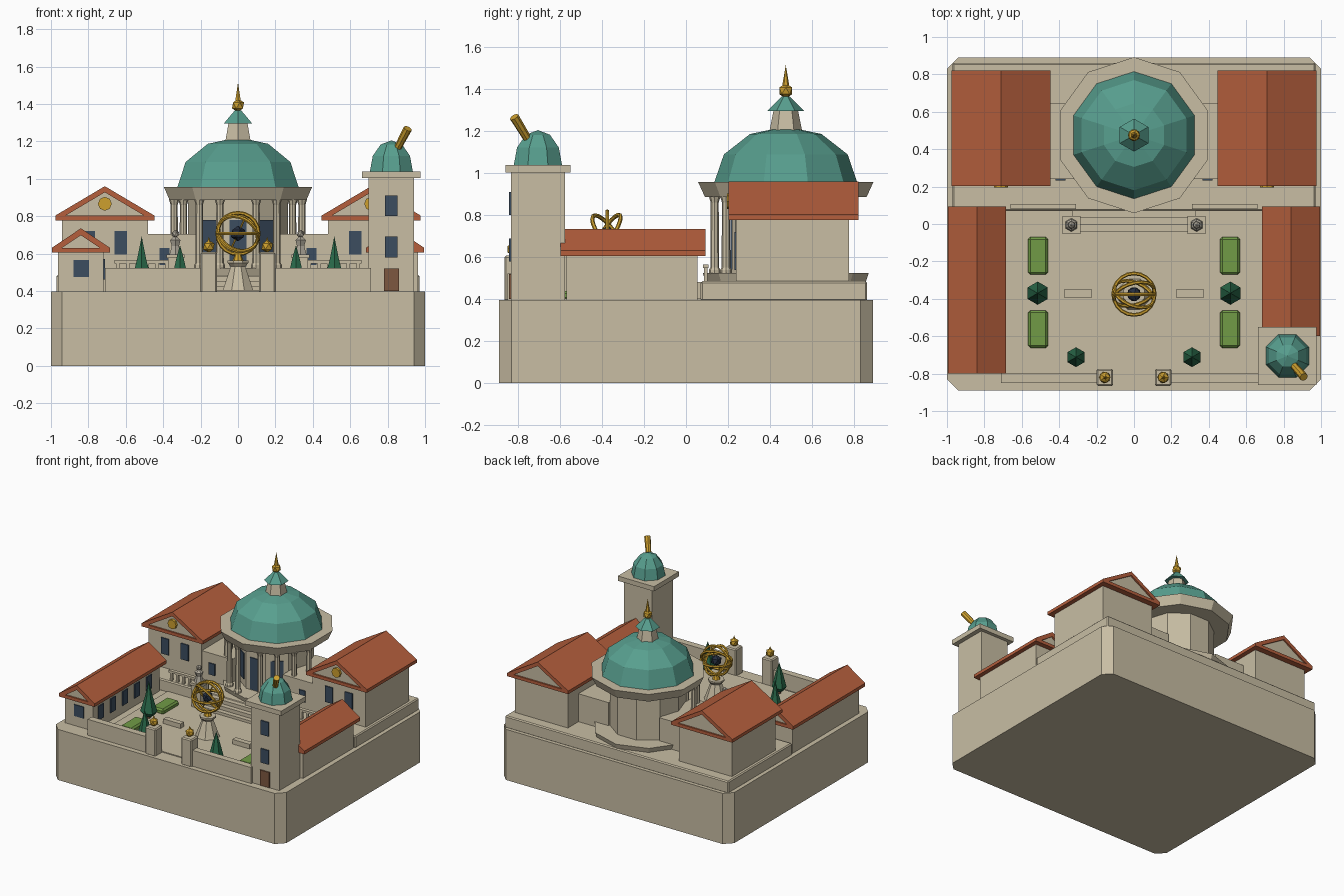
import bpy, bmesh
from math import sin, cos, pi, radians
from mathutils import Vector

cube = bpy.data.objects.get("Cube")
if cube:
    bpy.data.objects.remove(cube, do_unlink=True)


def material(name, *srgb):
    m = bpy.data.materials.new(name)
    m.use_nodes = True
    col = [(c / 255) ** 2.2 for c in srgb] + [1]
    m.diffuse_color = col
    m.node_tree.nodes["Principled BSDF"].inputs["Base Color"].default_value = col
    return m


STONE = material("cream stone", 199, 188, 162)
ROOF = material("terracotta", 179, 95, 63)
COPPER = material("green copper", 88, 157, 141)
GOLD = material("gold", 204, 158, 50)
GLASS = material("dark blue glass", 62, 78, 96)
GLOBE = material("globe navy", 42, 50, 66)
WOOD = material("brown wood", 125, 88, 66)
LAWN = material("hedge green", 113, 154, 72)
TREE = material("cypress green", 46, 106, 76)
STATUE = material("grey stone", 172, 166, 152)


def finish(name, bm, mat):
    bmesh.ops.recalc_face_normals(bm, faces=bm.faces)
    me = bpy.data.meshes.new(name)
    bm.to_mesh(me)
    bm.free()
    me.materials.append(mat)
    ob = bpy.data.objects.new(name, me)
    bpy.context.collection.objects.link(ob)
    return ob


def prism(name, pts, lo, hi, mat, axis="y"):
    """Extrude an outline along y (outline in xz) or z (outline in xy)."""
    bm = bmesh.new()
    put = (lambda p, d: (p[0], d, p[1])) if axis == "y" else (lambda p, d: (p[0], p[1], d))
    face = bm.faces.new([bm.verts.new(put(p, lo)) for p in pts])
    new = bmesh.ops.extrude_face_region(bm, geom=[face])["geom"]
    step = (0, hi - lo, 0) if axis == "y" else (0, 0, hi - lo)
    bmesh.ops.translate(bm, verts=[v for v in new if isinstance(v, bmesh.types.BMVert)], vec=step)
    return finish(name, bm, mat)


def box(name, x, y, z, mat, bevel=0):
    x = sorted(x)
    ob = prism(name, [(x[0], y[0]), (x[1], y[0]), (x[1], y[1]), (x[0], y[1])], z[0], z[1], mat, "z")
    if bevel:
        mod = ob.modifiers.new("soft edge", "BEVEL")
        mod.width, mod.segments = bevel, 1
    return ob


def lathe(name, profile, sides, x, y, mat, phase=90):
    """Faceted solid of revolution from (radius, height) pairs."""
    bm = bmesh.new()
    rings = []
    for r, z in profile:
        n = sides if r > 0 else 1
        a = [radians(phase) + 2 * pi * i / sides for i in range(n)]
        rings.append([bm.verts.new((x + r * cos(t), y + r * sin(t), z)) for t in a])
    for p, q in zip(rings, rings[1:]):
        for i in range(sides):
            j = (i + 1) % sides
            quad = [p[i % len(p)], p[j % len(p)], q[j % len(q)], q[i % len(q)]]
            bm.faces.new(list(dict.fromkeys(quad)))
    for end in (rings[0], rings[-1]):
        if len(end) > 2:
            bm.faces.new(end)
    return finish(name, bm, mat)


def dome(name, r, z, h, sides, x, y, phase):
    prof = [(r * cos(radians(a)), z + h * sin(radians(a))) for a in (0, 30, 60)]
    return lathe(name, prof + [(0, z + h)], sides, x, y, COPPER, phase)


def ball(name, r, loc, mat):
    bm = bmesh.new()
    bmesh.ops.create_icosphere(bm, subdivisions=1, radius=r)
    bmesh.ops.translate(bm, verts=bm.verts, vec=loc)
    return finish(name, bm, mat)


def rod(name, a, b, r0, r1, mat, sides=8):
    a, b = Vector(a), Vector(b)
    ob = lathe(name, [(r0, 0), (r1, (b - a).length)], sides, 0, 0, mat)
    ob.location = a
    ob.rotation_euler = (b - a).to_track_quat("Z", "Y").to_euler()
    return ob


def house(name, cx, half, y, z, apex, wall_half, wall_y):
    """Gabled building; z holds the floor and the eave height."""
    floor, eave = z
    top = eave + 0.025
    box(name + "_walls", (cx - wall_half, cx + wall_half), wall_y, (floor, eave), STONE)
    box(name + "_eaves", (cx - half, cx + half), y, (eave, top), ROOF)
    rim = 0.055
    inner = top + (apex - top) * (1 - rim / half)
    prism(name + "_pediment", [(cx - half + rim, top), (cx + half - rim, top), (cx, inner)],
          y[0] + 0.012, y[1] - 0.012, STONE)
    prism(name + "_roof", [(cx - half, top), (cx - half + rim, top), (cx, inner),
                           (cx + half - rim, top), (cx + half, top), (cx, apex)], y[0], y[1], ROOF)


# Base, floor and rear terrace
c = 0.06
outline = [(-1, -0.89 + c), (-1 + c, -0.89), (1 - c, -0.89), (1, -0.89 + c),
           (1, 0.89 - c), (1 - c, 0.89), (-1 + c, 0.89), (-1, 0.89 - c)]
prism("base_block", outline, 0, 0.397, STONE, "z")
box("court_floor", (-0.66, 0.66), (-0.78, 0.08), (0.39, 0.404), STONE)
box("rear_terrace", (-0.97, 0.97), (0.07, 0.862), (0.39, 0.486), STONE, 0.008)
for i in range(3):
    box("step", (-0.33, 0.33), (-0.04 + i * 0.037, 0.08), (0.39, 0.425 + i * 0.028), STONE)

# Rotunda
RY = 0.475
lathe("rotunda_plinth", [(0.38, 0.48), (0.395, 0.524)], 10, 0, RY, STONE)
lathe("rotunda_drum", [(0.268, 0.52), (0.268, 0.89)], 10, 0, RY, STONE, 72)
lathe("rotunda_cornice", [(0.385, 0.887), (0.417, 0.957)], 10, 0, RY, STONE)
dome("rotunda_dome", 0.34, 0.957, 0.265, 10, 0, RY, 90)
lathe("lantern", [(0.078, 1.2), (0.058, 1.3)], 6, 0, RY, STONE)
lathe("lantern_roof", [(0.088, 1.295), (0.02, 1.365)], 6, 0, RY, COPPER)
ball("finial_ball", 0.036, (0, RY, 1.392), GOLD)
lathe("finial_spike", [(0.018, 1.41), (0, 1.515)], 6, 0, RY, GOLD)
for a in (-76, -56, -36, -16, 16, 36, 56, 76):
    x, y = 0.352 * sin(radians(a)), RY - 0.352 * cos(radians(a))
    lathe("column", [(0.028, 0.52), (0.028, 0.54), (0.021, 0.55), (0.019, 0.86), (0.028, 0.89)],
          8, x, y, STONE)
for a in (-36, 0, 36):
    pane = box("rotunda_door" if a == 0 else "rotunda_window", (-0.045, 0.045),
               (-0.262, -0.253), (0.53 if a == 0 else 0.58, 0.78), GLASS)
    pane.location.y = RY
    pane.rotation_euler.z = radians(a)

# Mirrored parts
for s, side in ((-1, "right"), (1, "left")):
    # Rear wing with medallion and link to the rotunda
    cx = s * 0.712
    house(side + "_rear_wing", cx, 0.265, (0.202, 0.822), (0.48, 0.778), 0.96, 0.23, (0.238, 0.776))
    rod("medallion", (cx, 0.23, 0.866), (cx, 0.195, 0.866), 0.037, 0.037, GOLD)
    for d in (-0.085, 0.085):
        box("rear_wing_window", (cx + d - 0.033, cx + d + 0.033), (0.23, 0.239), (0.595, 0.72), GLASS)
    box(side + "_link", (s * 0.22, s * 0.5), (0.24, 0.645), (0.48, 0.705), STONE)
    box("link_window", (s * 0.365, s * 0.42), (0.232, 0.241), (0.54, 0.63), GLASS)

    # Side wing with windows to the court
    front = -0.8 if s < 0 else -0.598
    house(side + "_side_wing", s * 0.84, 0.155, (front, 0.093), (0.39, 0.606), 0.735, 0.122,
          (front + 0.03, 0.055))
    count = 5 if s < 0 else 4
    for i in range(count):
        y = front + 0.12 + i * 0.15
        box("side_wing_window", (s * 0.711, s * 0.72), (y - 0.032, y + 0.032), (0.46, 0.57), GLASS)

    # Balustrade on the terrace edge
    box("balustrade_rail", (s * 0.31, s * 0.66), (0.08, 0.108), (0.548, 0.565), STONE)
    for i in range(7):
        x = s * (0.33 + i * 0.052)
        box("baluster", (x - 0.009, x + 0.009), (0.086, 0.102), (0.48, 0.55), STONE)

    # Statue on its pedestal
    x = s * 0.335
    box("statue_pedestal", (x - 0.038, x + 0.038), (-0.043, 0.033), (0.39, 0.575), STONE)
    box("pedestal_cap", (x - 0.048, x + 0.048), (-0.053, 0.043), (0.575, 0.595), STONE)
    lathe("statue_body", [(0.036, 0.595), (0.022, 0.64), (0.032, 0.672), (0.01, 0.69)],
          6, x, -0.005, STATUE)
    ball("statue_head", 0.022, (x, -0.005, 0.705), STATUE)

    # Front wall and gate post
    box(side + "_front_wall", (s * 0.19, s * 0.71), (-0.85, -0.798), (0.39, 0.522), STONE)
    x = s * 0.156
    box("gate_post", (x - 0.045, x + 0.045), (-0.865, -0.775), (0.39, 0.607), STONE, 0.008)
    ball("gate_ball", 0.034, (x, -0.82, 0.638), GOLD)
    lathe("gate_ball_tip", [(0.012, 0.66), (0, 0.69)], 6, x, -0.82, GOLD)

    # Garden
    for y in (-0.17, -0.562):
        box("hedge_bed", (s * 0.46, s * 0.566), (y - 0.1, y + 0.1), (0.395, 0.44), LAWN, 0.012)
    for x, y, r, top in ((0.515, -0.37, 0.062, 0.692), (0.31, -0.712, 0.053, 0.645)):
        lathe("cypress_trunk", [(0.014, 0.395), (0.014, 0.44)], 6, s * x, y, WOOD)
        lathe("cypress", [(r * 0.6, 0.425), (r, 0.455), (r * 0.45, 0.57), (0, top)],
              6, s * x, y, TREE)
    box("bench", (s * 0.225, s * 0.375), (-0.392, -0.35), (0.4, 0.44), STONE)

# Armillary sphere
AY, AZ = -0.375, 0.707
lathe("armillary_stand", [(0.09, 0.4), (0.08, 0.425), (0.042, 0.53), (0.06, 0.55), (0.06, 0.562)],
      8, 0, AY, STONE, 22.5)
lathe("armillary_stem", [(0.03, 0.56), (0.014, 0.6)], 8, 0, AY, GOLD)
ball("armillary_globe", 0.042, (0, AY, AZ), GLOBE)
rod("armillary_axis", (-0.045, AY, AZ - 0.1), (0.045, AY, AZ + 0.1), 0.005, 0.005, GOLD, 6)
for rot in ((90, 0, 0), (0, 0, 0), (55, 25, 0), (-50, 30, 0)):
    bpy.ops.mesh.primitive_torus_add(major_segments=20, minor_segments=6, major_radius=0.111,
                                     minor_radius=0.01, location=(0, AY, AZ),
                                     rotation=[radians(v) for v in rot])
    ring = bpy.context.object
    ring.name = "armillary_ring"
    ring.data.materials.append(GOLD)

# Observatory tower
TX, TY = 0.82, -0.705
box("tower_shaft", (TX - 0.122, TX + 0.122), (TY - 0.128, TY + 0.128), (0.39, 1.01), STONE)
box("tower_cap", (TX - 0.157, TX + 0.157), (TY - 0.155, TY + 0.155), (1.003, 1.04), STONE)
dome("tower_dome", 0.124, 1.04, 0.165, 8, TX, TY, 22.5)
rod("telescope", (0.84, -0.74, 1.14), (0.908, -0.818, 1.268), 0.019, 0.023, GOLD)
for z in (0.58, 0.8):
    box("tower_window", (TX - 0.034, TX + 0.034), (TY - 0.137, TY - 0.127), (z, z + 0.11), GLASS)
box("tower_door", (TX - 0.04, TX + 0.04), (TY - 0.137, TY - 0.127), (0.4, 0.52), WOOD)

# Gable window on the long side wing
box("gable_window", (-0.88, -0.796), (-0.777, -0.768), (0.475, 0.565), GLASS)
